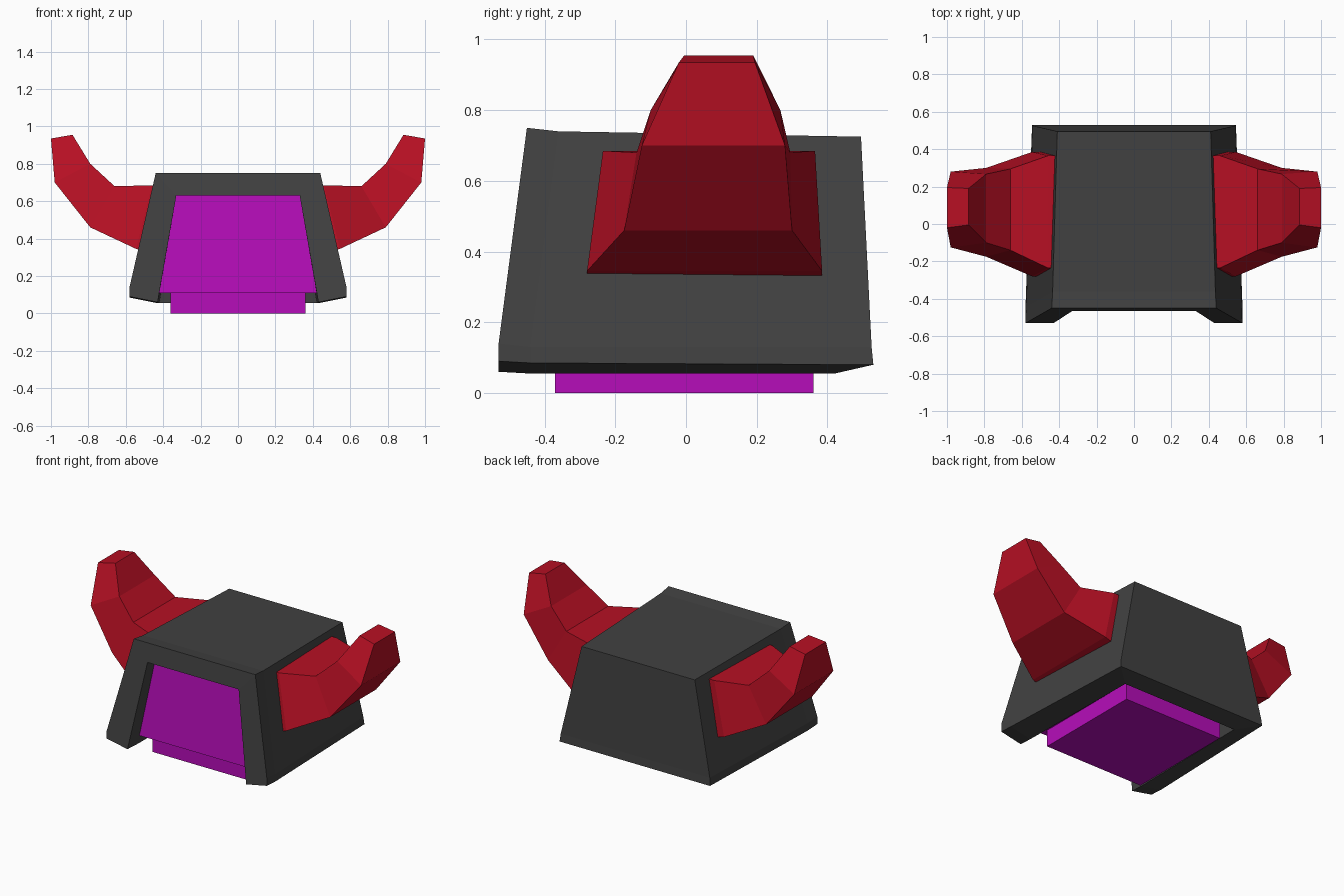
import bpy
import bmesh

old = bpy.data.objects.get("Cube")
if old:
    bpy.data.objects.remove(old, do_unlink=True)


def material(name, rgb):
    mat = bpy.data.materials.new(name)
    mat.use_nodes = True
    mat.diffuse_color = (*rgb, 1)
    mat.node_tree.nodes["Principled BSDF"].inputs["Base Color"].default_value = (*rgb, 1)
    return mat


def add_part(name, bm, mat):
    bmesh.ops.recalc_face_normals(bm, faces=bm.faces[:])
    mesh = bpy.data.meshes.new(name)
    bm.to_mesh(mesh)
    bm.free()
    mesh.materials.append(mat)
    obj = bpy.data.objects.new(name, mesh)
    bpy.context.collection.objects.link(obj)
    return obj


def bridge(bm, sections):
    """Join matching closed loops with quads and return the vertex loops."""
    loops = [[bm.verts.new(p) for p in s] for s in sections]
    for a, b in zip(loops, loops[1:]):
        n = len(a)
        for i in range(n):
            j = (i + 1) % n
            bm.faces.new((a[i], a[j], b[j], b[i]))
    return loops


def loft(name, sections, mat):
    """Bridge the loops and cap both ends."""
    bm = bmesh.new()
    loops = bridge(bm, sections)
    bm.faces.new(loops[0])
    bm.faces.new(loops[-1])
    return add_part(name, bm, mat)


def flip(points):
    return [(-x, y, z) for x, y, z in reversed(points)]


charcoal = material("charcoal", (0.053, 0.053, 0.053))
red = material("deep red", (0.47, 0.005, 0.017))
purple = material("purple", (0.47, 0.004, 0.49))

# Hood: arch-shaped sections from front to back, outer wall then inner wall
outer = [
    [(.58, -.53, .09), (.58, -.53, .14), (.44, -.45, .75)],
    [(.58, -.44, .085), (.575, -.44, .13), (.435, -.36, .74)],
    [(.545, .53, .08), (.54, .525, .13), (.41, .495, .725)],
]
inner = [
    [(.33, -.465, .63), (.43, -.53, .06)],
    [(.33, -.37, .63), (.43, -.44, .055)],
    [(.33, .40, .63), (.42, .42, .055)],
]
bm = bmesh.new()
front, _, back = bridge(bm, [o + flip(o) + flip(i) + i for o, i in zip(outer, inner)])
for ids in ((0, 1, 2, 8, 9), (2, 3, 7, 8), (3, 4, 5, 6, 7)):
    bm.faces.new([front[k] for k in ids])          # front rim
for ids in ((0, 1, 4, 5), (1, 2, 3, 4), (6, 7, 8, 9), (0, 5, 6, 9)):
    bm.faces.new([back[k] for k in ids])           # back wall, inside and rim
add_part("hood", bm, charcoal)


# Face block inside the hood and the base below it
def panel(bottom, top):
    (xb, yb, zb), (xt, yt, zt) = bottom, top
    return [(-xb, yb, zb), (xb, yb, zb), (xt, yt, zt), (-xt, yt, zt)]


loft("face_block", [panel((.435, -.42, .11), (.34, -.38, .635)),
                    panel((.36, .34, .11), (.30, .34, .60))], purple)
loft("base", [panel((.36, -.37, 0), (.36, -.37, .2)),
              panel((.36, .36, 0), (.36, .36, .2))], purple)

# Horn: each section is upper (x, z, y front, y back) and lower (same)
horn_sections = [
    ((.40, .685, -.235, .365), (.46, .32, -.28, .385)),
    ((.46, .685, -.235, .365), (.545, .345, -.28, .385)),
    ((.66, .68, -.14, .295), (.79, .46, -.175, .30)),
    ((.79, .80, -.10, .267), (.98, .70, -.125, .28)),
    ((.885, .955, -.005, .19), (1.0, .935, -.02, .195)),
]
rings = [[(ux, uf, uz), (ux, ub, uz), (lx, lb, lz), (lx, lf, lz)]
         for (ux, uz, uf, ub), (lx, lz, lf, lb) in horn_sections]
loft("left_horn", rings, red)
loft("right_horn", [flip(r) for r in rings], red)
